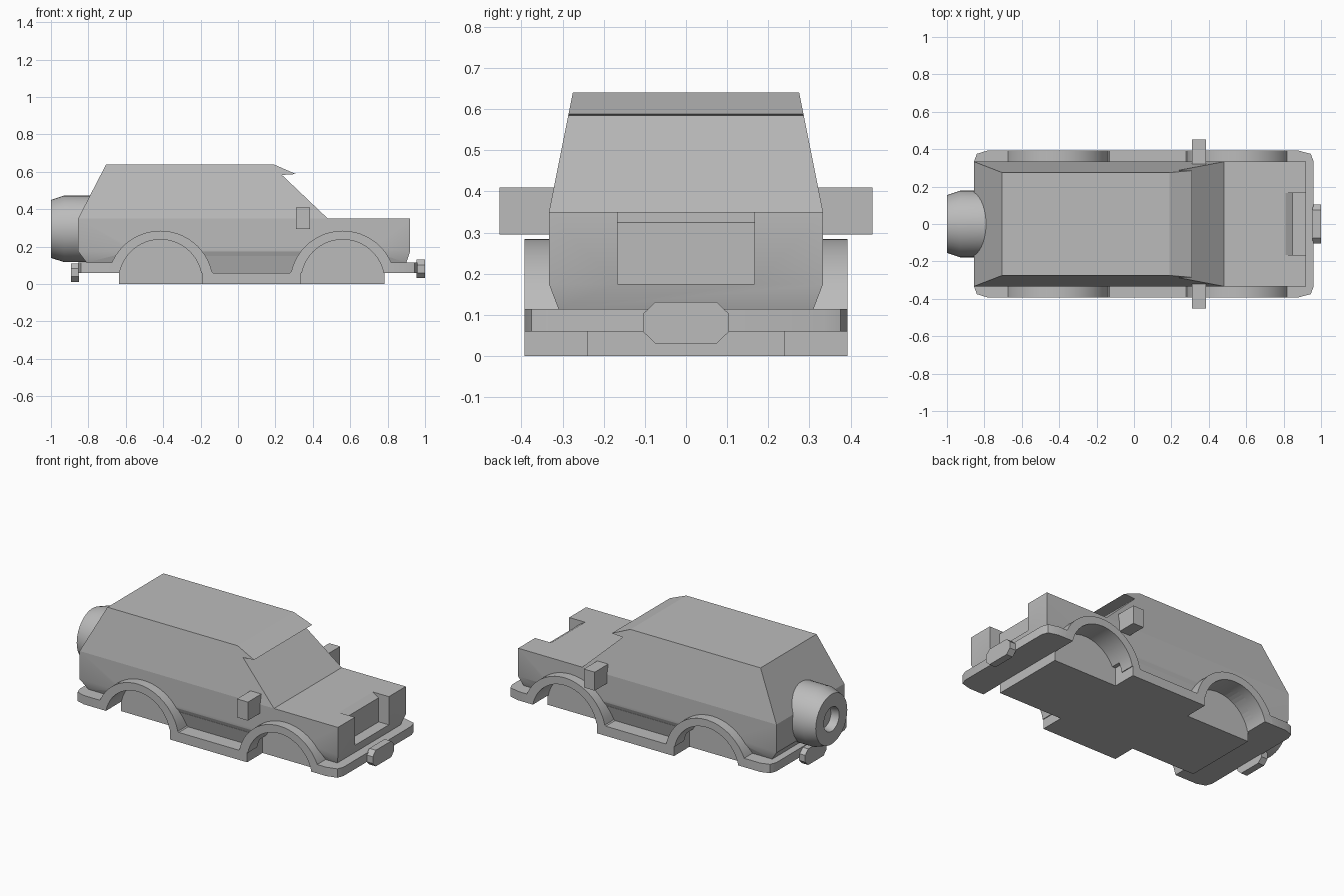
import bpy, bmesh, math
from mathutils import Vector

cube = bpy.data.objects.get("Cube")
if cube:
    bpy.data.objects.remove(cube, do_unlink=True)

grey = bpy.data.materials.new("plain_grey")
grey.use_nodes = True
grey.diffuse_color = (0.5, 0.5, 0.5, 1)
grey.node_tree.nodes["Principled BSDF"].inputs["Base Color"].default_value = (0.5, 0.5, 0.5, 1)


def loft(name, loops, closed=False):
    """Join point loops of equal length; cap both ends unless closed."""
    bm = bmesh.new()
    rings = [[bm.verts.new(p) for p in loop] for loop in loops]
    n = len(rings[0])
    pairs = list(zip(rings, rings[1:]))
    if closed:
        pairs.append((rings[-1], rings[0]))
    else:
        bm.faces.new(rings[0])
        bm.faces.new(rings[-1])
    for a, b in pairs:
        for i in range(n):
            j = (i + 1) % n
            bm.faces.new((a[i], a[j], b[j], b[i]))
    bmesh.ops.recalc_face_normals(bm, faces=bm.faces)
    mesh = bpy.data.meshes.new(name)
    bm.to_mesh(mesh)
    bm.free()
    mesh.materials.append(grey)
    ob = bpy.data.objects.new(name, mesh)
    bpy.context.collection.objects.link(ob)
    return ob


def side_prism(name, profile, y0, y1):
    """Extrude an (x, z) profile across y."""
    return loft(name, [[(x, y, z) for x, z in profile] for y in (y0, y1)])


def box(name, x0, x1, y0, y1, z0, z1):
    return side_prism(name, [(x0, z0), (x1, z0), (x1, z1), (x0, z1)], y0, y1)


def cut(ob, cutter):
    mod = ob.modifiers.new("cut", 'BOOLEAN')
    mod.operation = 'DIFFERENCE'
    mod.solver = 'EXACT'
    mod.object = cutter
    bpy.context.view_layer.objects.active = ob
    bpy.ops.object.modifier_apply(modifier=mod.name)


def smooth(ob):
    bpy.ops.object.select_all(action='DESELECT')
    ob.select_set(True)
    bpy.context.view_layer.objects.active = ob
    bpy.ops.object.shade_smooth_by_angle(angle=math.radians(30))


def arch(cx, radius, base, foot):
    """Half-round arch outline with straight feet."""
    arc = [(cx + radius * math.cos(math.pi * i / 28),
            base + radius * math.sin(math.pi * i / 28)) for i in range(29)]
    return [(cx + radius, foot)] + arc + [(cx - radius, foot)]


# Lower body with tucked-in underside
levels = [(-0.81, 0.90, 0.31, 0.115), (-0.855, 0.92, 0.333, 0.175), (-0.855, 0.92, 0.333, 0.35)]
body = loft("lower_body", [[(a, -w, z), (b, -w, z), (b, w, z), (a, w, z)] for a, b, w, z in levels])

# Cabin with inward-leaning sides and a front visor
cabin_side = [(-0.855, 0.35), (0.48, 0.35), (0.235, 0.583), (0.31, 0.588), (0.19, 0.64), (-0.705, 0.64)]
loft("cabin", [[(x, s * (0.333 - 0.2 * (z - 0.35)), z) for x, z in cabin_side] for s in (-1, 1)])

# Recess in the nose
recess = side_prism("recess_cutter", [(0.85, 0.175), (1, 0.175), (1, 0.4), (0.73, 0.4), (0.85, 0.325)],
                    -0.167, 0.167)
cut(body, recess)
cutters = [recess]

# Bumper skirts at both ends with rounded corners
rim = [(0.88, 0.392), (0.945, 0.375), (0.96, 0.335)]
front_outline = [(0.56, 0.392)] + rim
rear_outline = [(-0.415, 0.392), (-0.785, 0.392), (-0.84, 0.375), (-0.855, 0.335)]
skirts = []
for name, half in (("front_bumper", front_outline), ("rear_bumper", rear_outline)):
    outline = half + [(x, -y) for x, y in reversed(half)]
    skirts.append(loft(name, [[(x, y, z) for x, y in outline] for z in (0.06, 0.115)]))

# Wheel arches and the wells cut through body and bumpers
for end, cx, skirt in (("front", 0.56, skirts[0]), ("rear", -0.415, skirts[1])):
    for side, s in (("left", 1), ("right", -1)):
        well = side_prism("well_cutter", arch(cx, 0.223, 0.015, -0.1), s * 0.24, s * 0.5)
        cutters.append(well)
        flare = [(x, z) for x, z in arch(cx, 0.283, 0.002, 0.06) if z >= 0.06]
        fender = side_prism(f"{end}_{side}_wheel_arch", flare, s * 0.3, s * 0.392)
        for part in (body, skirt, fender):
            cut(part, well)
        for part in (fender, body, skirt):
            smooth(part)
for c in cutters:
    bpy.data.objects.remove(c, do_unlink=True)

# Underbody and side steps
box("chassis", -0.637, 0.783, -0.24, 0.24, 0, 0.13)
box("side_steps", -0.192, 0.337, -0.392, 0.392, 0, 0.06)
loft("sill_core", [[(-0.192, -w, z), (0.337, -w, z), (0.337, w, z), (-0.192, w, z)]
                   for w, z in ((0.30, 0.058), (0.325, 0.15))])

# Door mirrors
for side, s in (("left", 1), ("right", -1)):
    box(f"{side}_mirror", 0.31, 0.385, s * 0.31, s * 0.453, 0.295, 0.41)

# Eight-sided plates on both bumpers
for name, x0, x1, zc in (("front_plate", 0.955, 1.0, 0.081), ("rear_plate", -0.893, -0.85, 0.061)):
    corners = [(0.105, 0.021), (0.075, 0.05)]
    half = corners + [(-y, z) for y, z in reversed(corners)]
    octagon = half + [(-y, -z) for y, z in half]
    loft(name, [[(x, y, zc + z) for y, z in octagon] for x in (x0, x1)])

# Spare wheel with a hub hollow
wheel_profile = [(-0.72, 0.178), (-0.93, 0.178), (-1.0, 0.155), (-1.0, 0.075), (-0.95, 0.065)]
n = 40
wheel = loft("spare_wheel", [[(x, r * math.cos(2 * math.pi * i / n), 0.295 + r * math.sin(2 * math.pi * i / n))
                              for i in range(n)] for x, r in wheel_profile])
smooth(wheel)
